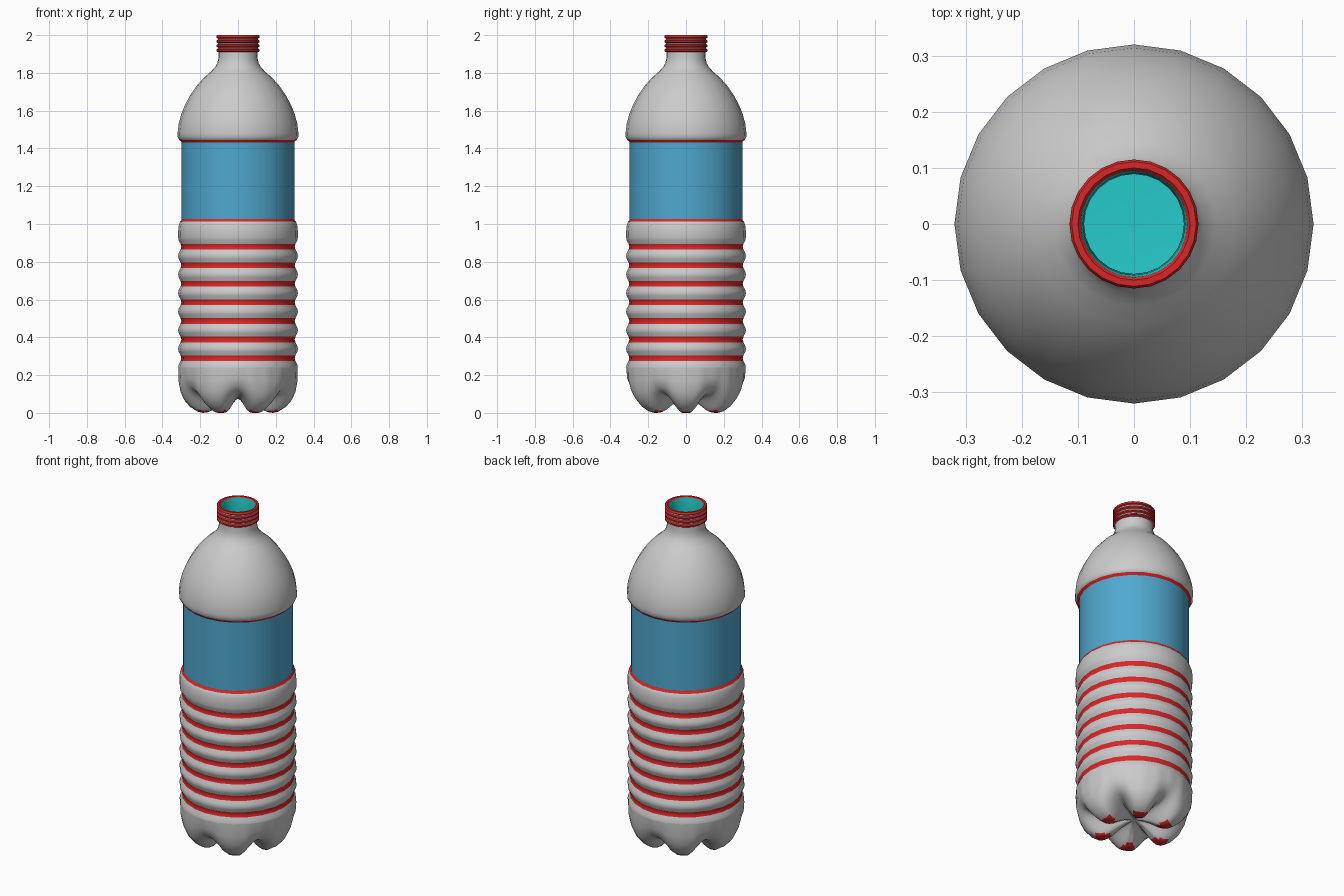
import bpy, bmesh, math

if "Cube" in bpy.data.objects:
    bpy.data.objects.remove(bpy.data.objects["Cube"])

SIDES = 24


def material(name, rgb):
    m = bpy.data.materials.new(name)
    m.diffuse_color = (*rgb, 1)
    m.use_nodes = True
    m.node_tree.nodes["Principled BSDF"].inputs["Base Color"].default_value = m.diffuse_color
    return m


GREY = material("clear_grey", (0.6, 0.6, 0.6))
RED = material("red", (0.7, 0.02, 0.02))
BLUE = material("label_blue", (0.08, 0.39, 0.62))
TEAL = material("inner_teal", (0.02, 0.6, 0.6))


def skin(name, rings, mats, pick):
    """Join closed rings of points; pick(centre) gives the material slot."""
    bm = bmesh.new()
    vs = [[bm.verts.new(p) for p in ring] for ring in rings]
    n = len(rings[0])
    for a, b in zip(vs, vs[1:]):
        for j in range(n):
            k = (j + 1) % n
            f = bm.faces.new((a[j], a[k], b[k], b[j]))
            f.material_index = pick(f.calc_center_median())
    bmesh.ops.remove_doubles(bm, verts=bm.verts, dist=1e-5)
    me = bpy.data.meshes.new(name)
    bm.to_mesh(me)
    bm.free()
    for m in mats:
        me.materials.append(m)
    ob = bpy.data.objects.new(name, me)
    bpy.context.collection.objects.link(ob)
    bpy.ops.object.select_all(action='DESELECT')
    ob.select_set(True)
    bpy.context.view_layer.objects.active = ob
    bpy.ops.object.shade_smooth_by_angle(angle=math.radians(50))
    return ob


def lathe(name, profile, mats, pick=lambda c: 0):
    angles = [2 * math.pi * j / SIDES for j in range(SIDES)]
    rings = [[(r * math.cos(a), r * math.sin(a), z) for a in angles] for r, z in profile]
    return skin(name, rings, mats, pick)


# ribbed lower body with red grooves
grooves = [0.29 + 0.0983 * i for i in range(7)]
rib = [(0.314, -0.034), (0.304, -0.015), (0.3, 0), (0.304, 0.015), (0.314, 0.034), (0.317, 0.049)]
body = [(0.316, 0.24)] + [(r, c + dz) for c in grooves for r, dz in rib]
body += [(0.317, 0.96), (0.314, 0.99), (0.307, 1.012), (0.299, 1.02), (0.297, 1.03)]
lathe("ribbed_body", body, [GREY, RED],
      lambda c: int(c.z > 1.012 or any(abs(c.z - g) < 0.014 for g in grooves)))

# label band
lathe("label", [(0.299, 1.027), (0.299, 1.432)], [BLUE])

# domed shoulder and neck
shoulder = [(0.297, 1.43), (0.3, 1.437), (0.311, 1.445), (0.319, 1.46), (0.32, 1.48), (0.314, 1.53),
            (0.301, 1.58), (0.281, 1.63), (0.254, 1.68), (0.22, 1.73), (0.18, 1.775), (0.145, 1.805),
            (0.123, 1.828), (0.11, 1.85), (0.104, 1.875), (0.103, 1.912)]
lathe("shoulder_and_neck", shoulder, [GREY, RED], lambda c: int(c.z < 1.442))

# threaded mouth with red rings and red rim
threads = [1.919, 1.943, 1.967, 1.991]
mouth = [(0.103, 1.91)]
for t in threads:
    mouth += [(0.107, t - 0.009), (0.115, t - 0.004), (0.115, t + 0.004), (0.107, t + 0.009)]
mouth[-1] = (0.111, 2.0)
mouth += [(0.1, 2.0), (0.095, 1.994)]
lathe("threaded_mouth", mouth, [GREY, RED],
      lambda c: int(c.z > 1.98 or any(abs(c.z - t) < 0.008 for t in threads)))

# inner wall, seen through the mouth
inner = [(0.095, 1.994), (0.091, 1.97), (0.089, 1.87)]
inner += [(r - 0.016, z - 0.008) for r, z in reversed(shoulder[3:14])]
inner += [(0.284, 1.43), (0.284, 1.03), (0.286, 0.2), (0.25, 0.14), (0, 0.12)]
lathe("inner_wall", inner, [TEAL])

# six-footed base: blend a foot profile and a groove profile around the circle
foot = [(0, 0.075), (0.05, 0.064), (0.1, 0.037), (0.135, 0.014), (0.16, 0.004), (0.185, 0),
        (0.215, 0.007), (0.255, 0.033), (0.285, 0.068), (0.304, 0.11), (0.314, 0.165), (0.316, 0.24)]
groove = [(0, 0.075), (0.05, 0.077), (0.1, 0.08), (0.135, 0.083), (0.16, 0.086), (0.185, 0.09),
          (0.213, 0.096), (0.247, 0.106), (0.272, 0.12), (0.296, 0.145), (0.312, 0.185), (0.316, 0.24)]
N = SIDES * 4
STEP = 2 * math.pi / SIDES
rings = []
for (rf, zf), (rg, zg) in zip(foot, groove):
    ring = []
    for j in range(N):
        a = 2 * math.pi * j / N
        d = abs((math.degrees(a) % 60) - 30)
        t = min(d / 24, 1)
        w = t * t * (3 - 2 * t)
        flat = math.cos(STEP / 2) / math.cos(a % STEP - STEP / 2)
        r = (rg + (rf - rg) * w) * flat
        ring.append((r * math.cos(a), r * math.sin(a), zg + (zf - zg) * w))
    rings.append(ring)
skin("footed_base", rings, [GREY, RED], lambda c: int(c.z < 0.012))
